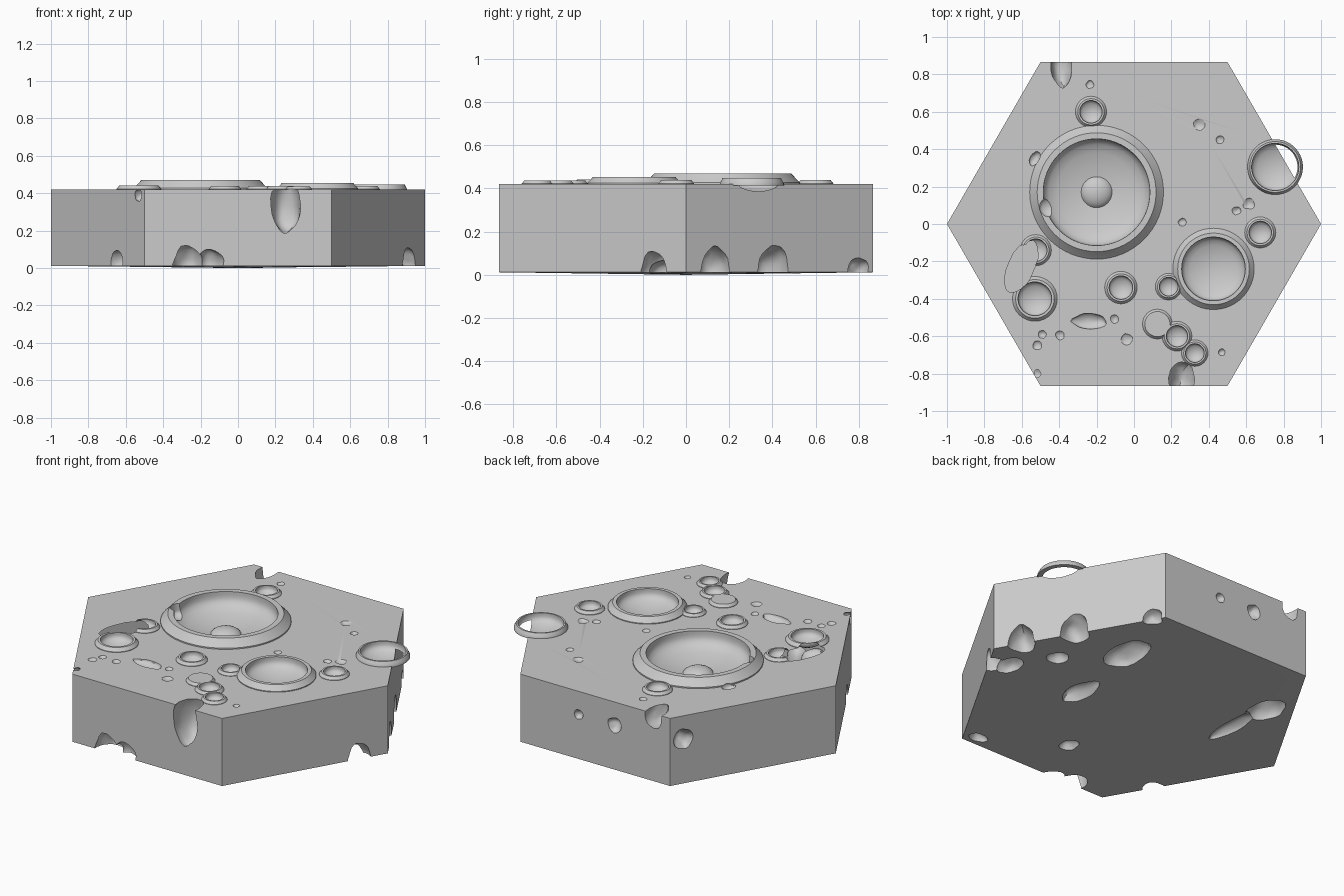
import bpy, bmesh, math, random
from mathutils import Vector, Matrix, noise

if "Cube" in bpy.data.objects:
    bpy.data.objects.remove(bpy.data.objects["Cube"])

random.seed(4)
TOP = 0.42


def finish(bm, name):
    bmesh.ops.recalc_face_normals(bm, faces=bm.faces)
    me = bpy.data.meshes.new(name)
    bm.to_mesh(me)
    bm.free()
    ob = bpy.data.objects.new(name, me)
    bpy.context.collection.objects.link(ob)
    return ob


def lathe(name, profile, x, y, n):
    """Closed solid of revolution; profile runs from axis to axis."""
    bm = bmesh.new()
    rings = []
    for r, z in profile:
        steps = n if r > 0 else 1
        rings.append([bm.verts.new((x + r * math.cos(math.tau * i / n),
                                    y + r * math.sin(math.tau * i / n), z)) for i in range(steps)])
    for a, b in zip(rings, rings[1:]):
        for i in range(n):
            j = (i + 1) % n
            if len(a) == 1:
                bm.faces.new((a[0], b[i], b[j]))
            elif len(b) == 1:
                bm.faces.new((a[i], a[j], b[0]))
            else:
                bm.faces.new((a[i], a[j], b[j], b[i]))
    return finish(bm, name)


def combine(target, tool, op):
    tool.hide_render = True
    mod = target.modifiers.new("cut", 'BOOLEAN')
    mod.operation, mod.solver, mod.object = op, 'EXACT', tool
    bpy.context.view_layer.objects.active = target
    bpy.ops.object.modifier_apply(modifier=mod.name)
    bpy.data.objects.remove(tool)


# Hexagonal slab, slightly sagging underneath
bm = bmesh.new()
bmesh.ops.create_cone(bm, cap_ends=True, segments=6, radius1=1, radius2=1, depth=TOP - 0.012,
                      matrix=Matrix.Translation((0, 0, TOP / 2 + 0.006)) @ Matrix.Rotation(math.pi / 2, 4, 'Z'))
if max(v.co.x for v in bm.verts) < 0.99:
    bm.transform(Matrix.Rotation(math.pi / 6, 4, 'Z'))
under = [f for f in bm.faces if f.calc_center_median().z < 0.1]
for v in bmesh.ops.poke(bm, faces=under)['verts']:
    v.co.z = 0
tile = finish(bm, "moon_tile")


def erode(x, y, z, rx, ry, rz, turn=0):
    """Cut a lumpy ellipsoid out of the rock."""
    bm = bmesh.new()
    bmesh.ops.create_icosphere(bm, subdivisions=3, radius=1)
    for v in bm.verts:
        v.co *= 1 + 0.18 * noise.noise(v.co * 1.3 + Vector((x, y, z)) * 7)
    bm.transform(Matrix.Translation((x, y, z)) @ Matrix.Rotation(math.radians(turn), 4, 'Z')
                 @ Matrix.Diagonal((rx, ry, rz, 1)))
    combine(tile, finish(bm, "hollow"), 'DIFFERENCE')


# Craters: x, y, bowl radius; rim width, rim height and depth follow from the radius
craters = [(-0.2, 0.17, 0.285), (0.425, -0.24, 0.17), (0.755, 0.305, 0.126), (-0.23, 0.6, 0.06),
           (-0.455, 0.09, 0.05), (-0.07, -0.34, 0.063), (0.185, -0.335, 0.05), (0.125, -0.535, 0.057),
           (0.23, -0.6, 0.057), (0.325, -0.69, 0.05), (0.675, -0.045, 0.06), (-0.53, -0.4, 0.09),
           (-0.525, -0.14, 0.06)]


def crater_size(r):
    return r + 0.01 + 0.22 * r if r != 0.126 else 0.148, 0.01 + 0.14 * r, 0.025 + 0.37 * r


for x, y, r in craters:
    R, h, d = crater_size(r)
    crest = r + (R - r) * 0.45
    rim = lathe("crater_rim", [(0, TOP - 0.006), (R, TOP - 0.006), (R, TOP + 0.15 * h),
                               ((R + crest) / 2, TOP + 0.55 * h), (crest, TOP + h), (0, TOP + h)],
                x, y, 64 if r > 0.1 else 32)
    combine(tile, rim, 'UNION')
for x, y, r in craters:
    R, h, d = crater_size(r)
    # steep wall running into a nearly flat floor
    curve = [(r * (1 - (k / 7) ** 4), TOP + h - d * k / 7) for k in range(7)]
    bowl = lathe("crater_bowl", [(0, TOP + 0.1), (r, TOP + 0.1)] + curve + [(0, TOP + h - d)],
                 x, y, 64 if r > 0.1 else 32)
    combine(tile, bowl, 'DIFFERENCE')

# Central peak of the large crater
dome = [(0.088 * math.cos(math.pi * k / 12), 0.335 + 0.05 * math.sin(math.pi * k / 12)) for k in range(6)]
combine(tile, lathe("crater_peak", [(0, 0.32), (0.088, 0.32)] + dome + [(0, 0.385)], -0.2, 0.17, 32), 'UNION')

# Hollows in the top surface
erode(-0.6, -0.23, TOP, 0.07, 0.15, 0.09, -25)
erode(-0.24, -0.52, TOP, 0.09, 0.04, 0.03)
erode(-0.53, 0.35, TOP, 0.025, 0.04, 0.02, -30)

# Hollows in the sides
erode(0.255, -0.825, 0.33, 0.085, 0.11, 0.15)
erode(-0.39, 0.84, 0.4, 0.055, 0.12, 0.07)
erode(-0.52, -0.8, 0.39, 0.035, 0.04, 0.035)
for x, y, r in [(-0.545, 0.8, 0.06), (0.11, 0.87, 0.03), (-0.13, 0.87, 0.045)]:
    erode(x, y, 0.28, r, r, r)

# Bites out of the lower edge: x, y, radius
for x, y, r in [(0.9, -0.14, 0.07), (0.91, 0.13, 0.08), (0.76, 0.4, 0.085), (0.54, 0.8, 0.055),
                (-0.27, -0.84, 0.08), (-0.15, -0.87, 0.07), (-0.65, -0.61, 0.065)]:
    erode(x, y, 0.02, r, r, 1.9 * r - 0.045)

# Hollows in the underside: x, y, width, length, turn
for x, y, w, l, turn in [(0.67, 0.15, 0.06, 0.06, 0), (0.82, -0.09, 0.07, 0.09, 0), (0.41, 0.43, 0.1, 0.17, 20),
                         (0.34, -0.05, 0.07, 0.14, -50), (0.01, -0.54, 0.05, 0.06, 0),
                         (-0.57, 0.44, 0.09, 0.12, 0), (-0.54, 0.2, 0.05, 0.19, 0), (0.44, -0.8, 0.06, 0.04, 0)]:
    erode(x, y, 0, w, l, w)

# Faint pockmarks on free parts of the top
count = 0
while count < 12:
    x, y = random.uniform(-0.75, 0.75), random.uniform(-0.75, 0.75)
    if abs(x) > 0.9 - abs(y) * 0.58 or any(math.hypot(x - a, y - b) < 1.3 * r + 0.06 for a, b, r in craters):
        continue
    s = random.uniform(0.02, 0.035)
    erode(x, y, TOP + 0.006, s, s, 0.016)
    count += 1

bpy.ops.object.select_all(action='DESELECT')
tile.select_set(True)
bpy.context.view_layer.objects.active = tile
bpy.ops.object.shade_smooth_by_angle(angle=math.radians(30))
